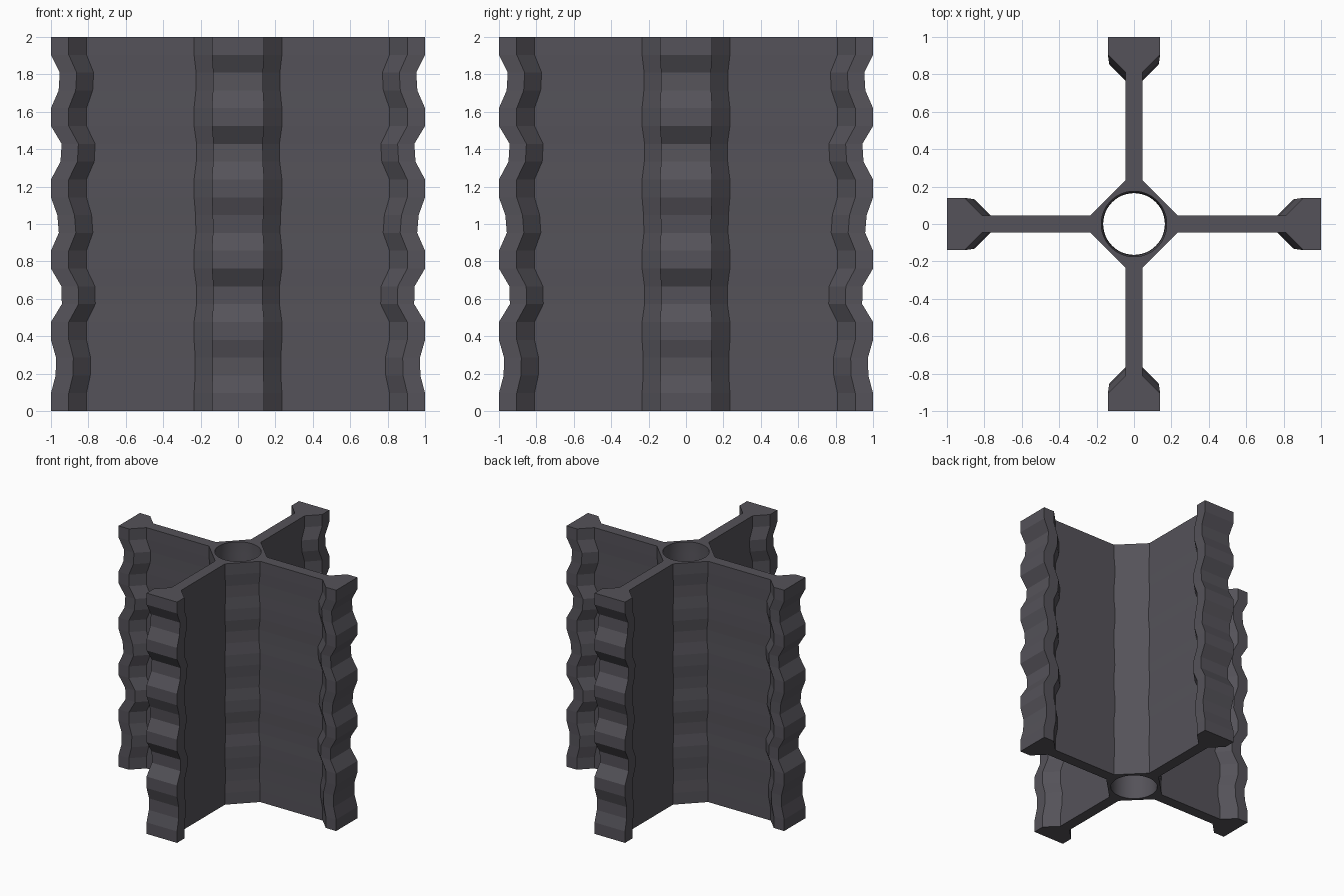
import bpy, bmesh
from math import cos, sin, pi

if "Cube" in bpy.data.objects:
    bpy.data.objects.remove(bpy.data.objects["Cube"])

HEIGHT, STEPS, HOLE_SIDES, HOLE_R = 2.0, 21, 48, 0.175

# Wavy cross-section scale per level: pairs of full-size and pinched rings
PINCH = {2: .025, 3: .027, 6: .058, 7: .056, 10: .042, 11: .034,
         14: .051, 15: .057, 18: .041, 19: .047}

# One arm of the cross, pointing along +x: hub corner, web, flared tip
ARM = [(.235, -.045), (.81, -.045), (.905, -.14), (1, -.14),
       (1, .14), (.905, .14), (.81, .045), (.235, .045)]


def turned(p, k):
    for _ in range(k):
        p = (-p[1], p[0])
    return p


outline = [turned(p, k) for k in range(4) for p in ARM]
hole = [(HOLE_R * cos(2 * pi * i / HOLE_SIDES), HOLE_R * sin(2 * pi * i / HOLE_SIDES))
        for i in range(HOLE_SIDES)]

bm = bmesh.new()


def wall(profile, smooth):
    """Stack scaled copies of a closed profile and skin them; return end loops."""
    rings = []
    for k in range(STEPS + 1):
        s = 1 - PINCH.get(k, 0)
        rings.append([bm.verts.new((x * s, y * s, HEIGHT * k / STEPS)) for x, y in profile])
    n = len(profile)
    for a, b in zip(rings, rings[1:]):
        for i in range(n):
            j = (i + 1) % n
            bm.faces.new((a[i], a[j], b[j], b[i])).smooth = smooth
    return rings[0], rings[-1]


# Outer skin and centre bore
outer_ends = wall(outline, False)
bore_ends = wall(hole, True)

# End caps with the hole left open
for loops in zip(outer_ends, bore_ends):
    edges = []
    for loop in loops:
        for i, v in enumerate(loop):
            edges.append(bm.edges.get((v, loop[(i + 1) % len(loop)])))
    bmesh.ops.triangle_fill(bm, edges=edges, use_beauty=True, use_dissolve=False)

bmesh.ops.recalc_face_normals(bm, faces=bm.faces)
# Keep the bore rims crisp
for e in bm.edges:
    if len(e.link_faces) == 2 and e.calc_face_angle(0) > 0.6:
        e.smooth = False

mesh = bpy.data.meshes.new("wall_plug")
bm.to_mesh(mesh)
bm.free()
plug = bpy.data.objects.new("ribbed_cross_plug", mesh)
bpy.context.collection.objects.link(plug)

# Dark grey plastic
mat = bpy.data.materials.new("dark_plastic")
mat.diffuse_color = (0.09, 0.085, 0.1, 1)
mat.use_nodes = True
mat.node_tree.nodes["Principled BSDF"].inputs["Base Color"].default_value = mat.diffuse_color
mesh.materials.append(mat)
